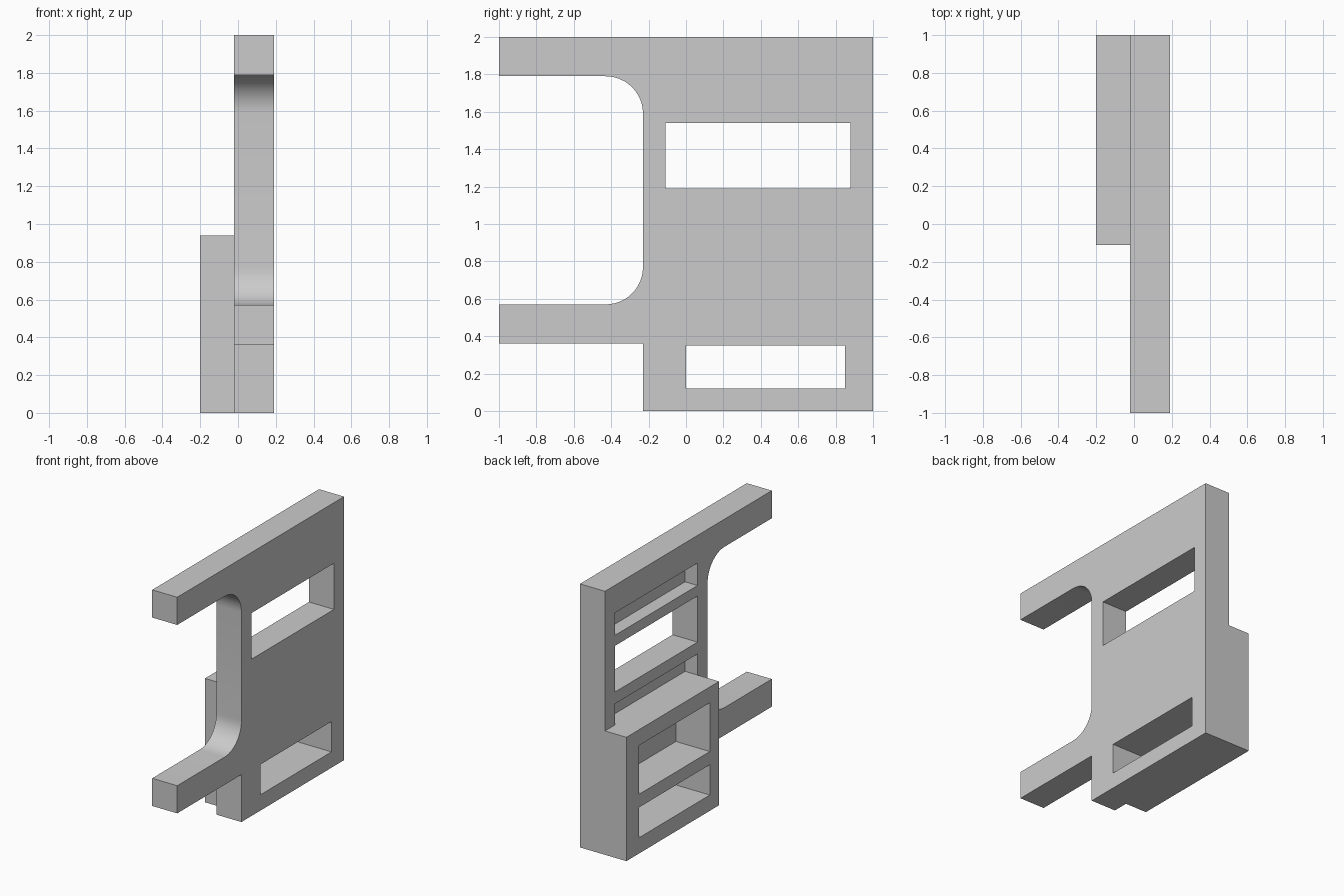
import bpy, bmesh
from math import sin, cos, pi, radians

old = bpy.data.objects.get("Cube")
if old:
    bpy.data.objects.remove(old, do_unlink=True)

grey = bpy.data.materials.new("plain grey")
grey.use_nodes = True
grey.diffuse_color = (0.6, 0.6, 0.6, 1)
grey.node_tree.nodes["Principled BSDF"].inputs["Base Color"].default_value = (0.6, 0.6, 0.6, 1)


def extrude_profile(name, points, x0, x1):
    """Solid from a (y, z) outline, swept from x0 to x1."""
    bm = bmesh.new()
    face = bm.faces.new([bm.verts.new((x0, y, z)) for y, z in points])
    swept = bmesh.ops.extrude_face_region(bm, geom=[face])["geom"]
    verts = [v for v in swept if isinstance(v, bmesh.types.BMVert)]
    bmesh.ops.translate(bm, vec=(x1 - x0, 0, 0), verts=verts)
    bmesh.ops.recalc_face_normals(bm, faces=bm.faces)
    mesh = bpy.data.meshes.new(name)
    bm.to_mesh(mesh)
    bm.free()
    mesh.materials.append(grey)
    obj = bpy.data.objects.new(name, mesh)
    bpy.context.collection.objects.link(obj)
    return obj


def box(name, x0, x1, y0, y1, z0, z1):
    return extrude_profile(name, [(y0, z0), (y1, z0), (y1, z1), (y0, z1)], x0, x1)


def combine(target, tool, operation):
    bpy.context.view_layer.objects.active = target
    mod = target.modifiers.new(operation.lower(), "BOOLEAN")
    mod.operation, mod.solver, mod.object = operation, "EXACT", tool
    bpy.ops.object.modifier_apply(modifier=mod.name)
    bpy.data.objects.remove(tool, do_unlink=True)


def fillet(y, z, start, radius=0.2, steps=12):
    return [(y + radius * cos(start - i * pi / 2 / steps),
             z + radius * sin(start - i * pi / 2 / steps)) for i in range(steps + 1)]


# Plate with two arms and a rounded notch between them
RIGHT, STEP, LEFT, MID = -0.20, -0.02, 0.19, 0.085
outline = [(-0.23, 0), (1, 0), (1, 2), (-1, 2), (-1, 1.79)]
outline += fillet(-0.43, 1.59, pi / 2) + fillet(-0.43, 0.77, 0)
outline += [(-1, 0.57), (-1, 0.36), (-0.23, 0.36)]
plate = extrude_profile("bracket_plate", outline, STEP, LEFT)

# Thick lower block
combine(plate, box("block", RIGHT, 0.05, -0.11, 1, 0, 0.94), "UNION")

# Windows and blind pockets: depth end, y range, z range, start
THROUGH = 0.3
for start, end, y0, y1, z0, z1 in [
    (-0.1, MID, -0.11, 0.88, 1.62, 1.79),
    (-0.1, THROUGH, -0.11, 0.88, 1.19, 1.54),
    (-0.1, MID, -0.11, 0.88, 0.94, 1.10),
    (-0.3, MID, 0, 0.85, 0.45, 0.82),
    (-0.3, THROUGH, 0, 0.85, 0.12, 0.35),
]:
    combine(plate, box("cutter", start, end, y0, y1, z0, z1), "DIFFERENCE")

# Smooth fillets, sharp corners
bpy.ops.object.select_all(action="DESELECT")
plate.select_set(True)
bpy.context.view_layer.objects.active = plate
bpy.ops.object.shade_smooth_by_angle(angle=radians(30))
